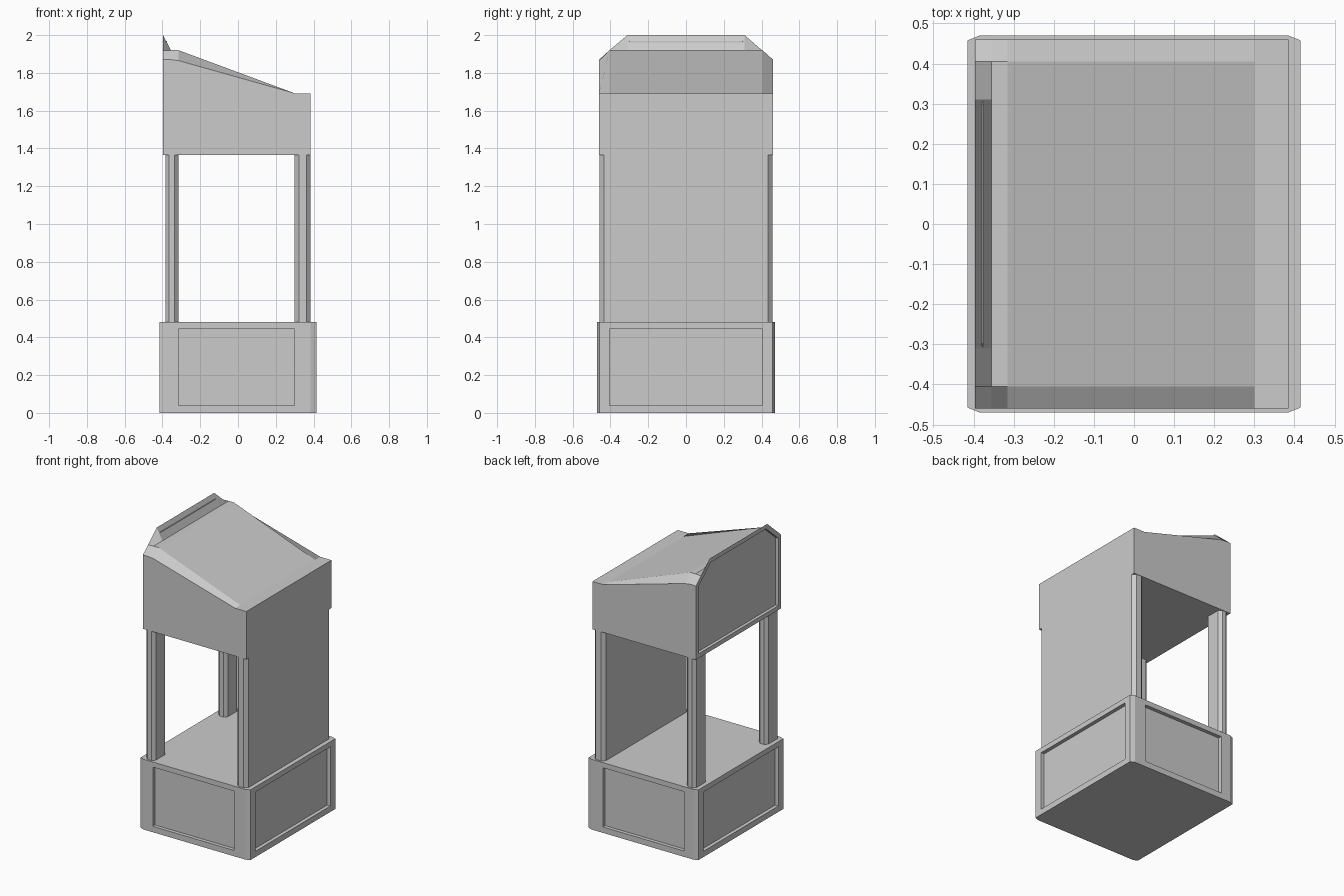
import bpy, bmesh
from mathutils import Vector

if "Cube" in bpy.data.objects:
    bpy.data.objects.remove(bpy.data.objects["Cube"])


def loft(name, rings):
    """Closed solid through matching rings of points, capped at both ends."""
    bm = bmesh.new()
    loops = [[bm.verts.new(p) for p in ring] for ring in rings]
    n = len(rings[0])
    for a, b in zip(loops, loops[1:]):
        for i in range(n):
            j = (i + 1) % n
            bm.faces.new((a[i], a[j], b[j], b[i]))
    start = bm.faces.new(loops[0])
    bm.faces.new(loops[-1])
    bmesh.ops.recalc_face_normals(bm, faces=bm.faces[:])
    return finish(name, bm), start


def finish(name, bm):
    me = bpy.data.meshes.new(name)
    bm.to_mesh(me)
    bm.free()
    ob = bpy.data.objects.new(name, me)
    bpy.context.collection.objects.link(ob)
    return ob


def column(name, x0, x1, y0, y1, z0, z1, cx, cy):
    """Upright block with chamfered vertical corners."""
    plan = [(x0 + cx, y0), (x1 - cx, y0), (x1, y0 + cy), (x1, y1 - cy),
            (x1 - cx, y1), (x0 + cx, y1), (x0, y1 - cy), (x0, y0 + cy)]
    return loft(name, [[(x, y, z) for x, y in plan] for z in (z0, z1)])[0]


# Base plinth with a recessed panel on each side
base = column("base", -0.415, 0.415, -0.47, 0.47, 0, 0.48, 0.03, 0.012)
bm = bmesh.new()
D = 0.025
for s in (-1, 1):
    for lo, hi in (((-0.315, 0.47 - D, 0.04), (0.30, 0.52, 0.445)),
                   ((0.415 - D, -0.405, 0.04), (0.47, 0.405, 0.445))):
        lo, hi = Vector(lo), Vector(hi)
        c, size = (lo + hi) / 2, hi - lo
        if size.x > size.y * 2:
            c.y *= s
        else:
            c.x *= s
        cube = bmesh.ops.create_cube(bm, size=1)["verts"]
        bmesh.ops.scale(bm, vec=size, verts=cube)
        bmesh.ops.translate(bm, vec=c, verts=cube)
cutter = finish("panel_cutter", bm)
cutter.hide_render = True
cutter.hide_viewport = False
mod = base.modifiers.new("panels", "BOOLEAN")
mod.operation = "DIFFERENCE"
mod.solver = "EXACT"
mod.object = cutter
bpy.context.view_layer.objects.active = base
bpy.ops.object.modifier_apply(modifier=mod.name)
bpy.data.objects.remove(cutter)

# Solid end wall and the two open-side posts
column("end_wall", 0.30, 0.385, -0.457, 0.457, 0.48, 1.37, 0.022, 0.022)
for side, y0, y1 in (("front", -0.457, -0.32), ("back", 0.32, 0.457)):
    column(side + "_post", -0.385, -0.315, y0, y1, 0.48, 1.37, 0.02, 0.02)

# Hood: x, shoulder height, bevel height, ridge height for each cross-section
sections = [(-0.397, 1.87, 1.918, 2.0), (-0.355, 1.87, 1.92, 1.92),
            (-0.315, 1.865, 1.92, 1.92), (0.30, 1.692, 1.692, 1.692),
            (0.385, 1.692, 1.692, 1.692)]
rings = []
for x, shoulder, bevel, ridge in sections:
    half = [(0.46, 1.365), (0.46, shoulder), (0.405, bevel), (0.31, ridge)]
    rings.append([(x, y, z) for y, z in half] + [(x, -y, z) for y, z in reversed(half)])
hood, _ = loft("hood", rings)

# Recessed sign panel on the tall end of the hood
bm = bmesh.new()
bm.from_mesh(hood.data)
end = [f for f in bm.faces if f.normal.x < -0.99]
bmesh.ops.inset_region(bm, faces=end, thickness=0.03, use_even_offset=True)
bmesh.ops.inset_region(bm, faces=end, thickness=0.001, depth=-0.02)
bm.to_mesh(hood.data)
bm.free()
